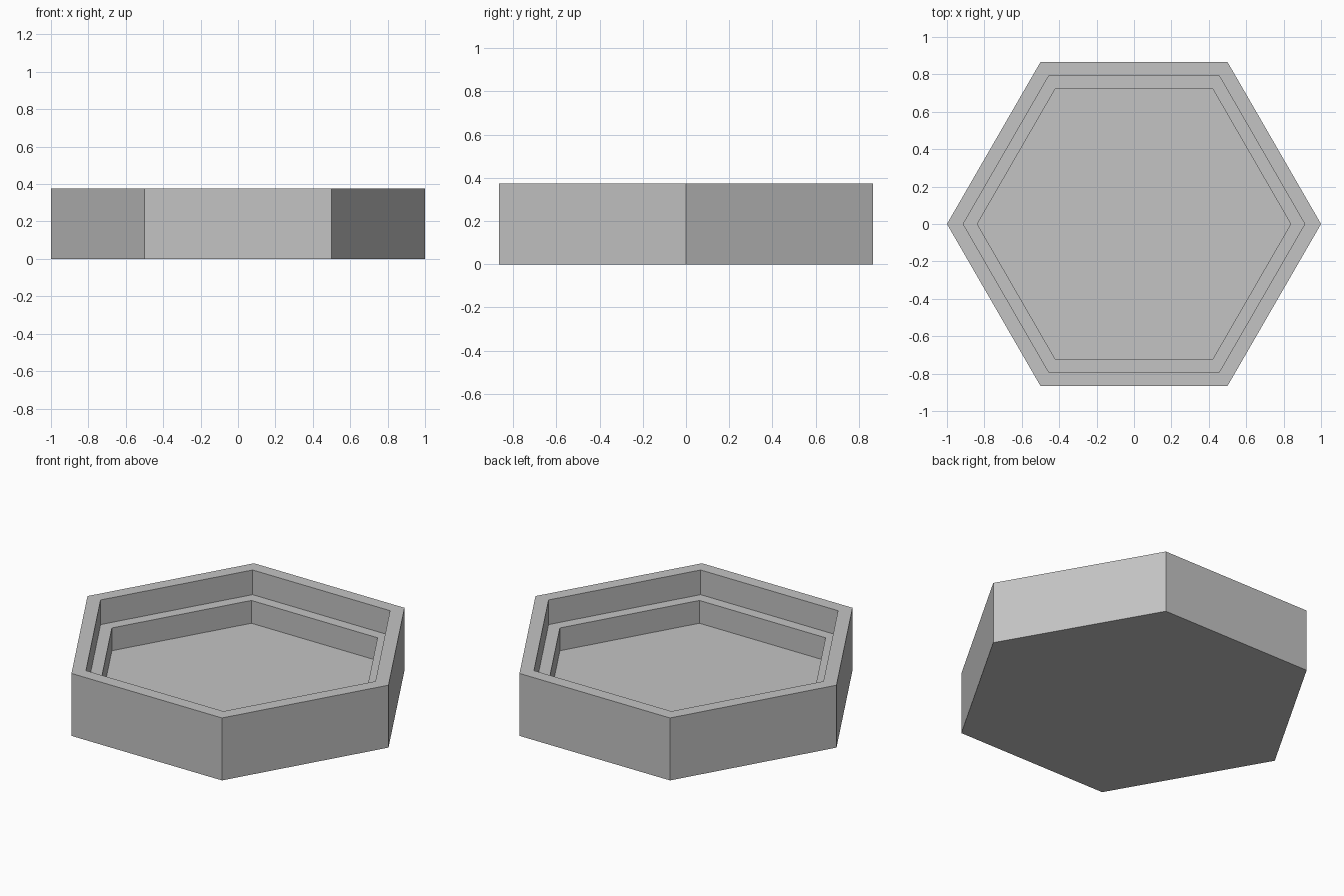
import bpy
import bmesh
from math import cos, sin, pi

cube = bpy.data.objects.get("Cube")
if cube:
    bpy.data.objects.remove(cube, do_unlink=True)

# Single plain grey
grey = bpy.data.materials.new("plain_grey")
grey.use_nodes = True
colour = (0.55, 0.55, 0.55, 1)
grey.diffuse_color = colour
grey.node_tree.nodes["Principled BSDF"].inputs["Base Color"].default_value = colour

SIDES = 6
RIM_Z, LEDGE_Z, FLOOR_Z = 0.375, 0.227, 0.09
RIM_R, LEDGE_R = 0.913, 0.838

# Stepped profile (radius, height): underside, wall, rim, ledge, recessed floor
profile = [(1, 0), (1, RIM_Z), (RIM_R, RIM_Z), (RIM_R, LEDGE_Z),
           (LEDGE_R, LEDGE_Z), (LEDGE_R, FLOOR_Z)]

bm = bmesh.new()
rings = [[bm.verts.new((r * cos(2 * pi * i / SIDES), r * sin(2 * pi * i / SIDES), z))
          for i in range(SIDES)] for r, z in profile]

# Join neighbouring hexagons with flat walls and ledges
for low, high in zip(rings, rings[1:]):
    for i in range(SIDES):
        j = (i + 1) % SIDES
        bm.faces.new((low[i], low[j], high[j], high[i]))

# Close the underside and the floor
bm.faces.new(rings[0][::-1])
bm.faces.new(rings[-1])
bmesh.ops.recalc_face_normals(bm, faces=bm.faces)

mesh = bpy.data.meshes.new("hexagonal_tray")
bm.to_mesh(mesh)
bm.free()
mesh.materials.append(grey)
tray = bpy.data.objects.new("hexagonal_tray", mesh)
bpy.context.collection.objects.link(tray)
